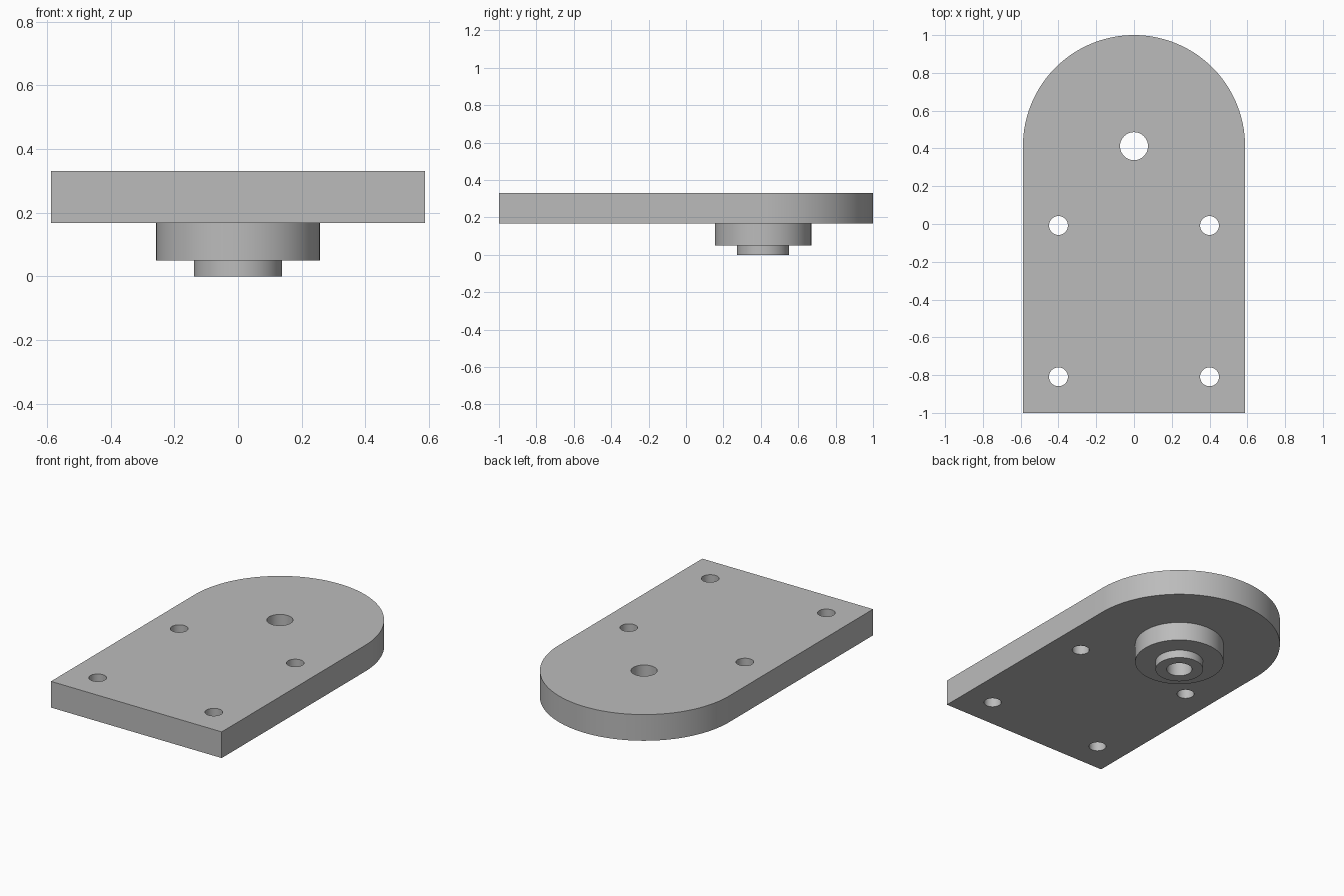
import bpy, bmesh, math

cube = bpy.data.objects.get("Cube")
if cube:
    bpy.data.objects.remove(cube, do_unlink=True)

HALF_W, FRONT, AXIS_Y = 0.588, -1.0, 0.412   # plate outline, boss axis
Z_STEP, Z_UNDER, Z_TOP = 0.05, 0.168, 0.331  # boss step, plate faces
BORE_R, BOLT_R, SEGS = 0.074, 0.05, 96

grey = bpy.data.materials.new("plain grey")
grey.use_nodes = True
colour = (0.5, 0.5, 0.5, 1)
grey.diffuse_color = colour
grey.node_tree.nodes["Principled BSDF"].inputs["Base Color"].default_value = colour


def make_object(name, bm):
    bmesh.ops.recalc_face_normals(bm, faces=bm.faces)
    mesh = bpy.data.meshes.new(name)
    bm.to_mesh(mesh)
    bm.free()
    mesh.materials.append(grey)
    obj = bpy.data.objects.new(name, mesh)
    bpy.context.collection.objects.link(obj)
    return obj


def select_only(obj):
    bpy.ops.object.select_all(action='DESELECT')
    obj.select_set(True)
    bpy.context.view_layer.objects.active = obj


def prism(name, outline, z0, z1):
    bm = bmesh.new()
    face = bm.faces.new([bm.verts.new((x, y, z0)) for x, y in outline])
    ext = bmesh.ops.extrude_face_region(bm, geom=[face], use_keep_orig=True)
    verts = [v for v in ext["geom"] if isinstance(v, bmesh.types.BMVert)]
    bmesh.ops.translate(bm, verts=verts, vec=(0, 0, z1 - z0))
    return make_object(name, bm)


def arc(cx, cy, r, turn, steps):
    return [(cx + r * math.cos(turn * i / steps), cy + r * math.sin(turn * i / steps))
            for i in range(steps + 1)]


# Plate with a square front and a round back
outline = [(-HALF_W, FRONT), (HALF_W, FRONT)] + arc(0, AXIS_Y, HALF_W, math.pi, SEGS)
plate = prism("mounting_plate", outline, Z_UNDER, Z_TOP)

# Bore and four bolt holes
holes = [(0, AXIS_Y, BORE_R)]
holes += [(x, y, BOLT_R) for x in (-0.4, 0.4) for y in (-0.008, -0.809)]
for x, y, r in holes:
    cutter = prism("hole_cutter", arc(x, y, r, math.tau, SEGS)[:-1], 0, 0.5)
    cutter.hide_render = True
    select_only(plate)
    mod = plate.modifiers.new("hole", 'BOOLEAN')
    mod.operation, mod.solver, mod.object = 'DIFFERENCE', 'EXACT', cutter
    bpy.ops.object.modifier_apply(modifier=mod.name)
    bpy.data.objects.remove(cutter, do_unlink=True)

# Stepped hollow boss, turned about the bore axis, open where it meets the plate
profile = [(BORE_R, Z_UNDER), (BORE_R, 0), (0.139, 0), (0.139, Z_STEP),
           (0.258, Z_STEP), (0.258, Z_UNDER)]
bm = bmesh.new()
verts = [bm.verts.new((r, AXIS_Y, z)) for r, z in profile]
edges = [bm.edges.new(pair) for pair in zip(verts, verts[1:])]
bmesh.ops.spin(bm, geom=verts + edges, cent=(0, AXIS_Y, 0), axis=(0, 0, 1),
               angle=math.tau, steps=SEGS, use_merge=True)
bmesh.ops.remove_doubles(bm, verts=bm.verts, dist=1e-5)
bmesh.ops.recalc_face_normals(bm, faces=bm.faces)
# Turn the open shell outward if its underside faces up
bm.normal_update()
if any(f.normal.z > 0.9 for f in bm.faces):
    bmesh.ops.reverse_faces(bm, faces=bm.faces)
boss_mesh = bpy.data.meshes.new("stepped_boss")
bm.to_mesh(boss_mesh)
bm.free()
boss_mesh.materials.append(grey)
boss = bpy.data.objects.new("stepped_boss", boss_mesh)
bpy.context.collection.objects.link(boss)

for obj in (plate, boss):
    select_only(obj)
    bpy.ops.object.shade_smooth_by_angle(angle=math.radians(30))
